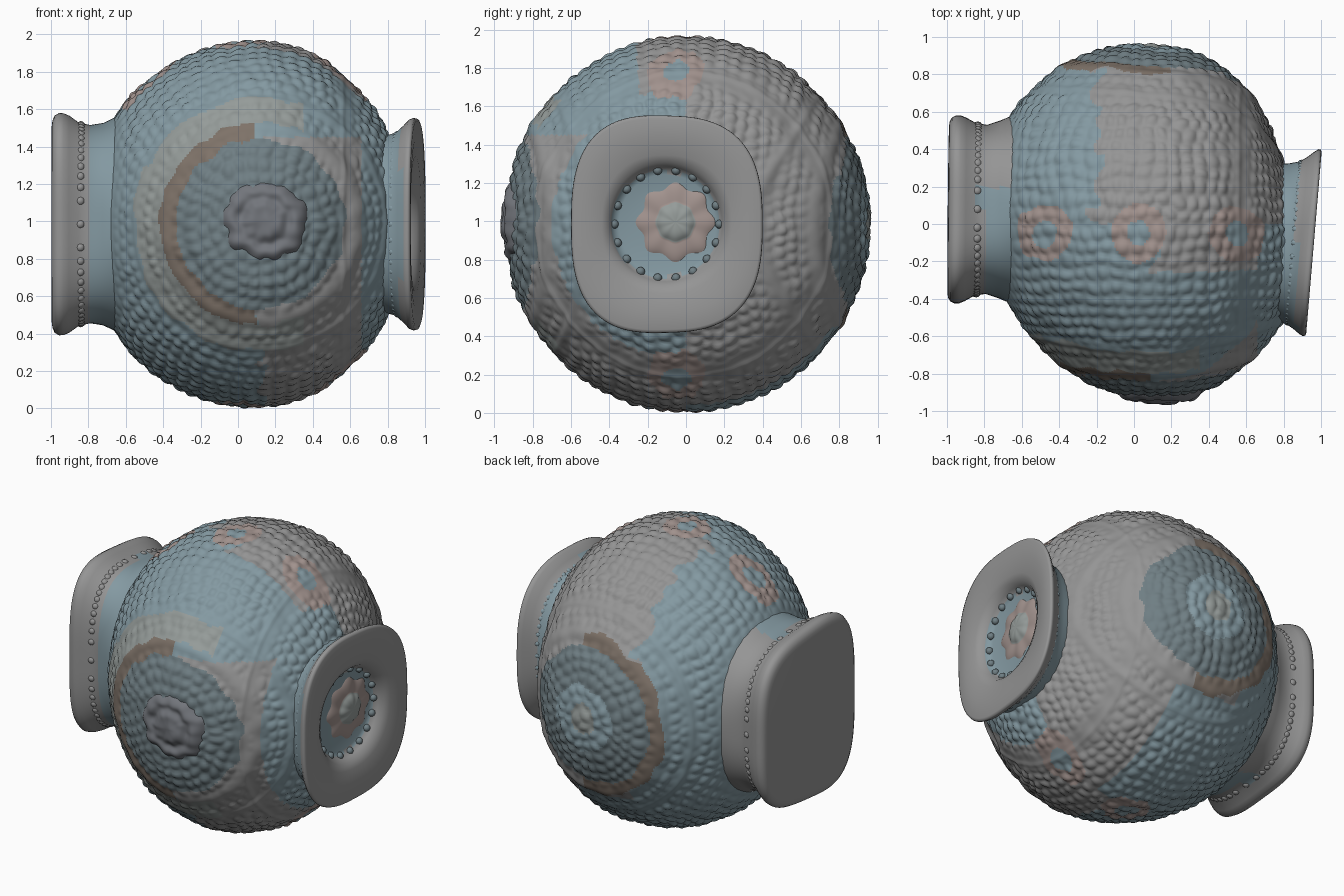
import bpy, bmesh
from math import sin, cos, pi, hypot, atan2, acos, exp, copysign
from mathutils import Vector, noise

if "Cube" in bpy.data.objects:
    bpy.data.objects.remove(bpy.data.objects["Cube"])

CZ = 0.985
COLOURS = {"stone": (.30, .30, .30), "blue": (.23, .32, .36), "teal": (.16, .21, .23),
           "brown": (.21, .17, .14), "cream": (.30, .33, .32), "pink": (.36, .29, .27),
           "dark_grey": (.17, .18, .20)}
NAMES = list(COLOURS)
MATS = []
for n, c in COLOURS.items():
    m = bpy.data.materials.new(n)
    m.diffuse_color = (*c, 1)
    m.use_nodes = True
    m.node_tree.nodes["Principled BSDF"].inputs["Base Color"].default_value = m.diffuse_color
    MATS.append(m)


def skin(name, rings, paint, cap_end=False):
    """Join equal-length rings of points into a smooth surface, painted per face."""
    bm = bmesh.new()
    vs = [[bm.verts.new(p) for p in r] for r in rings]
    n = len(rings[0])
    for a, b in zip(vs, vs[1:]):
        for i in range(n):
            bm.faces.new((a[i], a[(i + 1) % n], b[(i + 1) % n], b[i]))
    if cap_end:
        bm.faces.new(vs[-1])
    bmesh.ops.recalc_face_normals(bm, faces=bm.faces)
    for f in bm.faces:
        f.smooth = True
        f.material_index = NAMES.index(paint(f.calc_center_median()))
    me = bpy.data.meshes.new(name)
    bm.to_mesh(me)
    bm.free()
    for m in MATS:
        me.materials.append(m)
    ob = bpy.data.objects.new(name, me)
    bpy.context.collection.objects.link(ob)
    return ob


def squircle(x, cy, hy, hz, e, tilt=0, taper=0, n=128):
    """Rounded-square ring in the yz plane, leaning along x by tilt, shorter at the back by taper."""
    out = []
    for i in range(n):
        a = 2 * pi * i / n
        y = hy * copysign(abs(cos(a)) ** (2 / e), cos(a))
        z = hz * copysign(abs(sin(a)) ** (2 / e), sin(a))
        z *= 1 - taper * y / hy
        out.append(Vector((x + tilt * y, cy + y, CZ + z)))
    return out


def bell(d, w):
    return exp(-(d / w) ** 2)


# Relief: uneven beads in concentric rows around the y axis, plus raised medallion rings
def relief(p):
    d = (p - Vector((.12, 0, CZ))).normalized()
    d = (d + .035 * noise.noise_vector(d * 6)).normalized()
    phi = acos(max(-1, min(1, abs(d.y))))
    s = .078
    row = int(phi / s)
    rad = (row + .5) * s
    count = max(1, round(2 * pi * sin(rad) / s))
    t = (atan2(d.z, d.x) / (2 * pi) + .5) * count + .5 * (row % 2)
    q = hypot(phi / s - row - .5, t - int(t) - .5) * 2
    bead = max(0, 1 - q * q) * (.014 + .006 * noise.noise(d * 4))
    rr = hypot(p.x - .12, p.z - CZ)
    flat = max(bell(rr - .52, .06), bell(rr - .67, .035), bell(p.x - .58, .06))
    neck = max(0, min(1, (p.x + .68) / .12))
    h = bead * (1 - flat) * neck + .015 * bell(rr - .52, .04) + .008 * bell(rr - .67, .015)
    h += .006 * bell(p.x - .56, .012) + .008 * noise.noise(p * 10) * neck
    if p.y < 0:
        h -= .03 * bell(rr, .2)
    return h - .002


# Painted zones of the body
def body_paint(p):
    w = .03 * noise.noise(p * 9)
    rr = hypot(p.x - .12, p.z - CZ) + w
    front = p.y < 0
    for cx in (-.48, .02, .55):
        d = hypot(p.x - cx, p.y + .05) + w
        if d < .15 and abs(p.z - CZ) > .5 and not (cx < 0 and p.z < CZ):
            return "blue" if d < .07 else "pink"
    if rr < .22 and not front:
        return "cream" if rr < .1 else "blue"
    if rr < .45:
        return "teal"
    if rr < .54 and (p.x < .1 + w or not front and p.x < .2):
        return "brown"
    if front:
        if .54 < rr < .68 and p.x < .35:
            return "cream"
        if p.x < .12 + 3 * w or p.x > .66 or (p.z > 1.45 and p.y < -.25 + w):
            return "blue"
    elif p.x < -.2 + 3 * w or (p.z < .45 and p.x < .3):
        return "blue"
    return "stone"


# Round body, lying along x, drawn toward the off-centre foot and lip at its ends
rings = []
T0, T1 = acos(.875), acos(-.86)
for j in range(161):
    t = T0 + (T1 - T0) * j / 160
    c = cos(t)
    x = .1 + (.80 if c > 0 else .94) * c
    r = .975 * sin(t)
    cy = -.10 * (c / .875) ** 6 if c > 0 else -.09 * (x - .1)
    ky = 1 - .09 * abs(c / .875) ** (6 if c > 0 else 3)
    ring = []
    for i in range(400):
        a = 2 * pi * i / 400
        p = Vector((x, cy + r * ky * .975 * cos(a), CZ + r * sin(a)))
        nrm = Vector((c, sin(t) * cos(a), sin(t) * sin(a)))
        ring.append(p + nrm * relief(p))
    rings.append(ring)
skin("body", rings, body_paint)

# Flared square foot, taller at the front, closed and flat on the left
foot = [(-.60, .50, .58, 2.2), (-.66, .50, .57, 2.2), (-.72, .475, .54, 2.5),
        (-.79, .452, .525, 2.9), (-.85, .462, .535, 3.1), (-.90, .49, .57, 3.2),
        (-.93, .502, .582, 3.3), (-.955, .503, .583, 3.4), (-.978, .492, .57, 3.4),
        (-.99, .47, .545, 3.4), (-.994, .44, .515, 3.4), (-.996, .2, .24, 3.4)]
skin("foot", [squircle(x, .078, hy, hz, e, .01, min(.08, max(0, -.66 - x) * .5))
              for x, hy, hz, e in foot],
     lambda p: "blue" if p.x > -.82 and p.y < .2 else "stone", cap_end=True)

# Flared lip with a shallow round mouth on the right
lip = [(.74, .42, .48, 2.2), (.80, .425, .475, 2.4), (.85, .435, .49, 2.5),
       (.89, .46, .525, 2.6), (.925, .488, .56, 2.7), (.945, .5, .567, 2.75),
       (.957, .497, .564, 2.75), (.962, .485, .55, 2.75), (.960, .42, .46, 2.6),
       (.950, .34, .36, 2.3), (.930, .305, .32, 2.1), (.90, .29, .30, 2),
       (.875, .275, .285, 2), (.865, .25, .26, 2), (.865, .1, .1, 2)]
skin("lip", [squircle(x, -.1, hy, hz, e, .085, .025) for x, hy, hz, e in lip],
     lambda p: "blue" if p.x < .87 or hypot(p.y + .1, p.z - CZ) < .27 else "stone", cap_end=True)


# Beads on the necks and around the mouth
def bead_ring(name, points, r, colour):
    bm = bmesh.new()
    for p in points:
        g = bmesh.ops.create_icosphere(bm, subdivisions=2, radius=r)
        bmesh.ops.translate(bm, verts=g["verts"], vec=p)
    for f in bm.faces:
        f.smooth = True
    me = bpy.data.meshes.new(name)
    bm.to_mesh(me)
    bm.free()
    me.materials.append(MATS[NAMES.index(colour)])
    bpy.context.collection.objects.link(bpy.data.objects.new(name, me))


bead_ring("foot_beads", squircle(-.84, .078, .445, .518, 3, .01, .08, 60), .026, "stone")
bead_ring("lip_beads", squircle(.86, -.1, .422, .478, 2.5, .085, .025, 56), .022, "blue")
bead_ring("mouth_beads", squircle(.875, -.1, .275, .285, 2, .085, 0, 18), .024, "teal")

# Petalled flower on the floor of the mouth
rings = []
for j in range(21):
    f = 1 - j / 20.5
    ring = []
    for i in range(96):
        a = 2 * pi * i / 96
        r = .2 * f * (1 + .05 * f * cos(8 * a))
        y, z = r * cos(a), r * sin(a)
        h = .02 * (1 - f ** 6) + .025 * max(0, 1 - (f / .5) ** 4) + .003 * cos(8 * a) * f
        ring.append(Vector((.865 + h + .085 * y, -.055 + y, CZ + .01 + z)))
    rings.append(ring)
skin("mouth_flower", rings,
     lambda p: "cream" if hypot(p.y + .055, p.z - CZ - .01) < .1 else "pink", cap_end=True)

# Lumpy boss at the centre of the front medallion
rings = []
for j in range(25):
    f = 1 - j / 24.5
    ring = []
    for i in range(96):
        a = 2 * pi * i / 96
        r = .225 * f * (1 + .12 * noise.noise(Vector((cos(a), sin(a), 3)) * 2.5))
        p = Vector((.14 + r * cos(a), 0, CZ + .015 + r * sin(a)))
        h = .055 * (1 - f ** 8) - .02 * bell(f - .55, .13) + .014 * noise.noise(p * 14)
        ring.append(Vector((p.x, -.91 - h + .025 * f * f, p.z)))
    rings.append(ring)
skin("front_boss", rings, lambda p: "dark_grey", cap_end=True)
